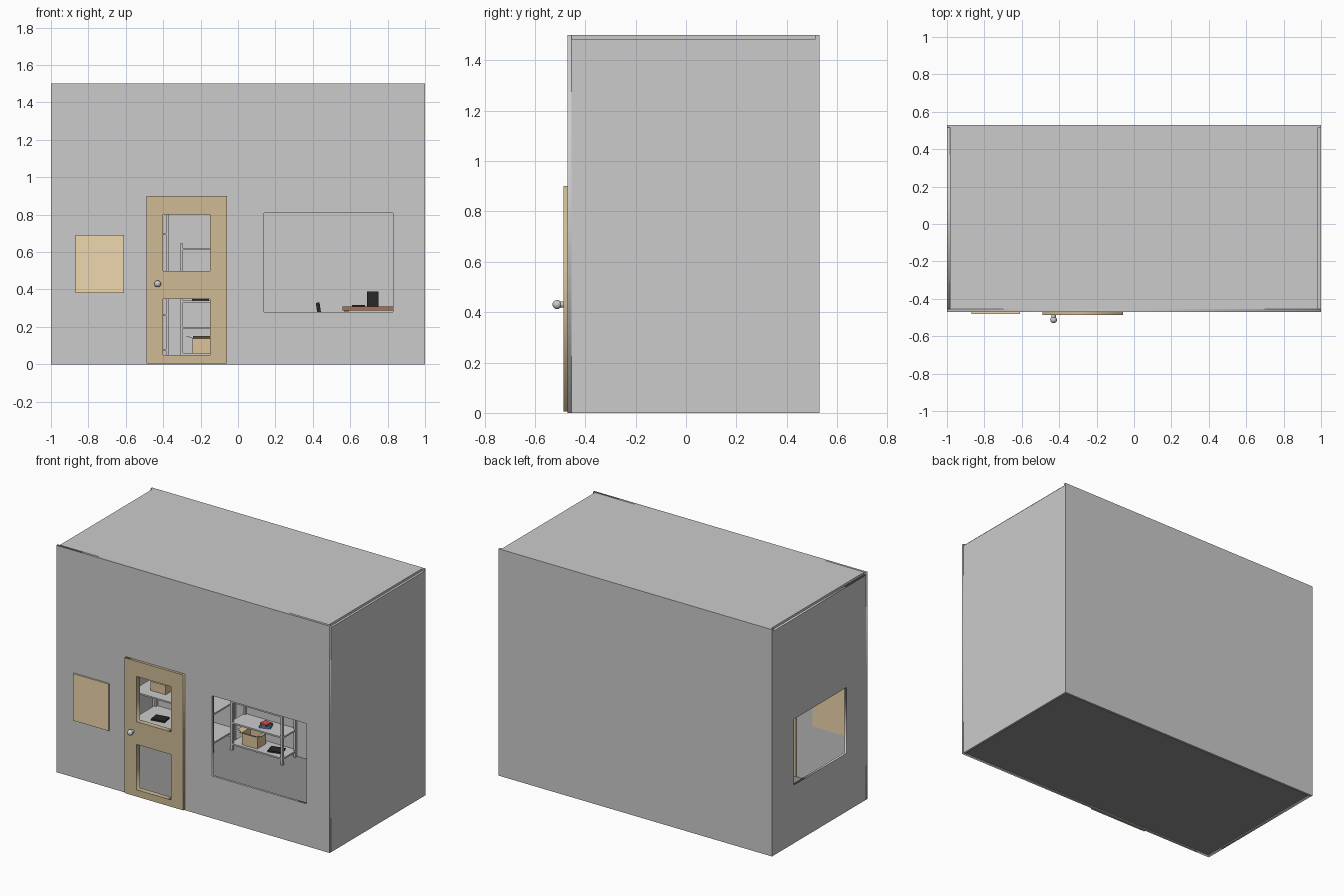
import bpy
from math import radians
from mathutils import Matrix, Vector

if "Cube" in bpy.data.objects:
    bpy.data.objects.remove(bpy.data.objects["Cube"])


def mat(name, rgb):
    m = bpy.data.materials.new(name)
    m.diffuse_color = (*rgb, 1)
    m.use_nodes = True
    m.node_tree.nodes["Principled BSDF"].inputs["Base Color"].default_value = m.diffuse_color
    return m


WOOD = mat("door_wood", (0.62, 0.50, 0.30))
PALE = mat("pale_wood", (0.85, 0.68, 0.42))
CARD = mat("cardboard", (0.72, 0.55, 0.32))
BLACK = mat("black", (0.02, 0.02, 0.02))
BROWN = mat("desk_brown", (0.42, 0.16, 0.07))
DARK = mat("floor_grey", (0.28, 0.28, 0.28))
BLUE = mat("blue", (0.05, 0.22, 0.6))
RED = mat("red", (0.6, 0.08, 0.08))


def add(name, mesh, m=None):
    o = bpy.data.objects.new(name, mesh)
    bpy.context.collection.objects.link(o)
    if m:
        mesh.materials.clear()
        mesh.materials.append(m)
    return o


def box(name, x, y, z, m=None, rot=(0, 0, 0)):
    """Box from (min, max) ranges, turned about its own centre."""
    bpy.ops.mesh.primitive_cube_add(
        size=1, location=[sum(r) / 2 for r in (x, y, z)],
        rotation=[radians(a) for a in rot])
    o = bpy.context.object
    o.name = name
    o.scale = [r[1] - r[0] for r in (x, y, z)]
    if m:
        o.data.materials.append(m)
    return o


def panel(name, outer, holes, thick, loc, turn=0, m=None):
    """Upright sheet with rectangular holes, rectangles are u0, u1, z0, z1."""
    c = bpy.data.curves.new(name, 'CURVE')
    c.dimensions, c.fill_mode, c.extrude = '2D', 'BOTH', thick / 2
    for u0, u1, v0, v1 in [outer] + holes:
        s = c.splines.new('POLY')
        s.points.add(3)
        for p, (u, v) in zip(s.points, ((u0, v0), (u1, v0), (u1, v1), (u0, v1))):
            p.co = (u, v, 0, 1)
        s.use_cyclic_u = True
    tmp = bpy.data.objects.new(name + "_tmp", c)
    bpy.context.collection.objects.link(tmp)
    bpy.context.view_layer.update()
    mesh = bpy.data.meshes.new_from_object(
        tmp.evaluated_get(bpy.context.evaluated_depsgraph_get()))
    bpy.data.objects.remove(tmp)
    mesh.transform(Matrix.Translation(Vector(loc)) @ Matrix.Rotation(radians(turn), 4, 'Z')
                   @ Matrix.Rotation(radians(90), 4, 'X'))
    return add(name, mesh, m)


def shelf_unit(name, x, y, top, levels):
    """Metal rack: four posts and thin shelves."""
    w = 0.016
    for i, px in enumerate((x[0], x[1] - w)):
        for j, py in enumerate((y[0], y[1] - w)):
            box(f"{name}_post_{i}{j}", (px, px + w), (py, py + w), (0.015, top))
    for i, z in enumerate(levels):
        box(f"{name}_shelf_{i}", x, y, (z - 0.01, z))


def carton(name, x, y, z, w, d, h):
    """Open cardboard box with four folded-out flaps."""
    t = 0.004
    box(name + "_base", (x - w/2, x + w/2), (y - d/2, y + d/2), (z, z + t), CARD)
    for s in (-1, 1):
        ex, ey = x + s * w / 2, y + s * d / 2
        box(name + "_side", (ex - t/2, ex + t/2), (y - d/2, y + d/2), (z, z + h), CARD)
        box(name + "_end", (x - w/2, x + w/2), (ey - t/2, ey + t/2), (z, z + h), CARD)
        fx, fy = ex + s * 0.017, ey + s * 0.015
        box(name + "_flap_side", (fx - .018, fx + .018), (y - d/2, y + d/2),
            (z + h + .003, z + h + .006), CARD, (0, -s * 20, 0))
        box(name + "_flap_end", (x - w/2, x + w/2), (fy - .016, fy + .016),
            (z + h + .003, z + h + .006), CARD, (s * 20, 0, 0))


def laptop(name, x, y, z, turn=0):
    box(name, (x - .045, x + .045), (y - .035, y + .035), (z, z + .01), BLACK, (0, 0, turn))


# Room shell
T = 0.015
Y0, Y1, H = -0.47, 0.53, 1.5
DOOR = (-0.49, -0.06, 0.005, 0.90)
BOARD = (-0.87, -0.61, 0.38, 0.69)
panel("front_wall", (-1, 1, 0, H), [(-.485, -.065, .01, .895), BOARD, (.14, .83, .28, .81)],
      T, (0, Y0 + T/2, 0))
panel("left_wall", (Y0 + T, Y1 - T, 0, H - T), [(-.25, .30, .385, .82)], T, (-1 + T/2, 0, 0), 90)
box("right_wall", (1 - T, 1), (Y0 + T, Y1 - T), (0, H - T))
box("back_wall", (-1, 1), (Y1 - T, Y1), (0, H))
box("roof", (-1 + T, 1 - T), (Y0 + T, Y1 - T), (H - T, H))
box("floor", (-1 + T, 1 - T), (Y0 + T, Y1 - T), (0.006, 0.015), DARK)

# Door with two open panes, knob, and wall board
panel("door", DOOR, [(-.40, -.15, .50, .80), (-.40, -.15, .05, .35)], 0.035,
      (0, -0.4695, 0), 0, WOOD)
box("wall_board", BOARD[:2], (-0.48, -0.452), BOARD[2:], PALE)
bpy.ops.mesh.primitive_uv_sphere_add(segments=24, ring_count=12, radius=0.018,
                                     location=(-.43, -.512, .43))
bpy.context.object.name = "door_knob"
bpy.ops.object.shade_smooth_by_angle()
bpy.ops.mesh.primitive_cylinder_add(vertices=24, radius=0.012, depth=0.02,
                                    location=(-.43, -.493, .43), rotation=(radians(90), 0, 0))
bpy.context.object.name = "knob_stem"
bpy.ops.object.shade_smooth_by_angle()

# Racks along the back wall
shelf_unit("left_rack", (-.96, -.37), (.26, .51), 0.85, (.08, .27, .48, .70))
shelf_unit("middle_rack", (-.31, .075), (.36, .51), 0.645, (.06, .20, .34, .48, .62))

# Things on the racks
carton("carton", -.185, .43, .06, .11, .09, .08)
laptop("flat_case_middle", -.02, .43, .06, 15)
laptop("flat_case_left", -.82, .36, .08, 10)
laptop("flat_case_high", -.20, .43, .34)
box("wooden_crate", (-.87, -.76), (.33, .45), (.27, .33), CARD)
box("blue_book", (-.13, -.06), (.40, .46), (.20, .215), BLUE, (0, 0, 20))
box("red_book", (-.12, -.07), (.40, .45), (.215, .228), RED, (0, 0, -10))

# Desk with equipment
box("desk_top", (.56, .98), (.08, .50), (.287, .308), BROWN)
for i, x in enumerate((.57, .95)):
    for j, y in enumerate((.09, .47)):
        box(f"desk_leg_{i}{j}", (x, x + .02), (y, y + .02), (.015, .287), BROWN)
box("computer_tower", (.69, .75), (.26, .40), (.308, .39), BLACK)
box("keyboard", (.61, .68), (.20, .34), (.308, .317), BLACK)

# Chair facing the desk
box("chair_back", (.425, .445), (.22, .36), (.20, .33), BLACK, (0, -8, 0))
box("chair_seat", (.42, .56), (.22, .36), (.17, .19), BLACK)
box("chair_stem", (.48, .50), (.28, .30), (.03, .17), BLACK)
for i in range(2):
    box(f"chair_foot_{i}", (.42, .56), (.28, .30), (.015, .03), BLACK, (0, 0, 90 * i))
